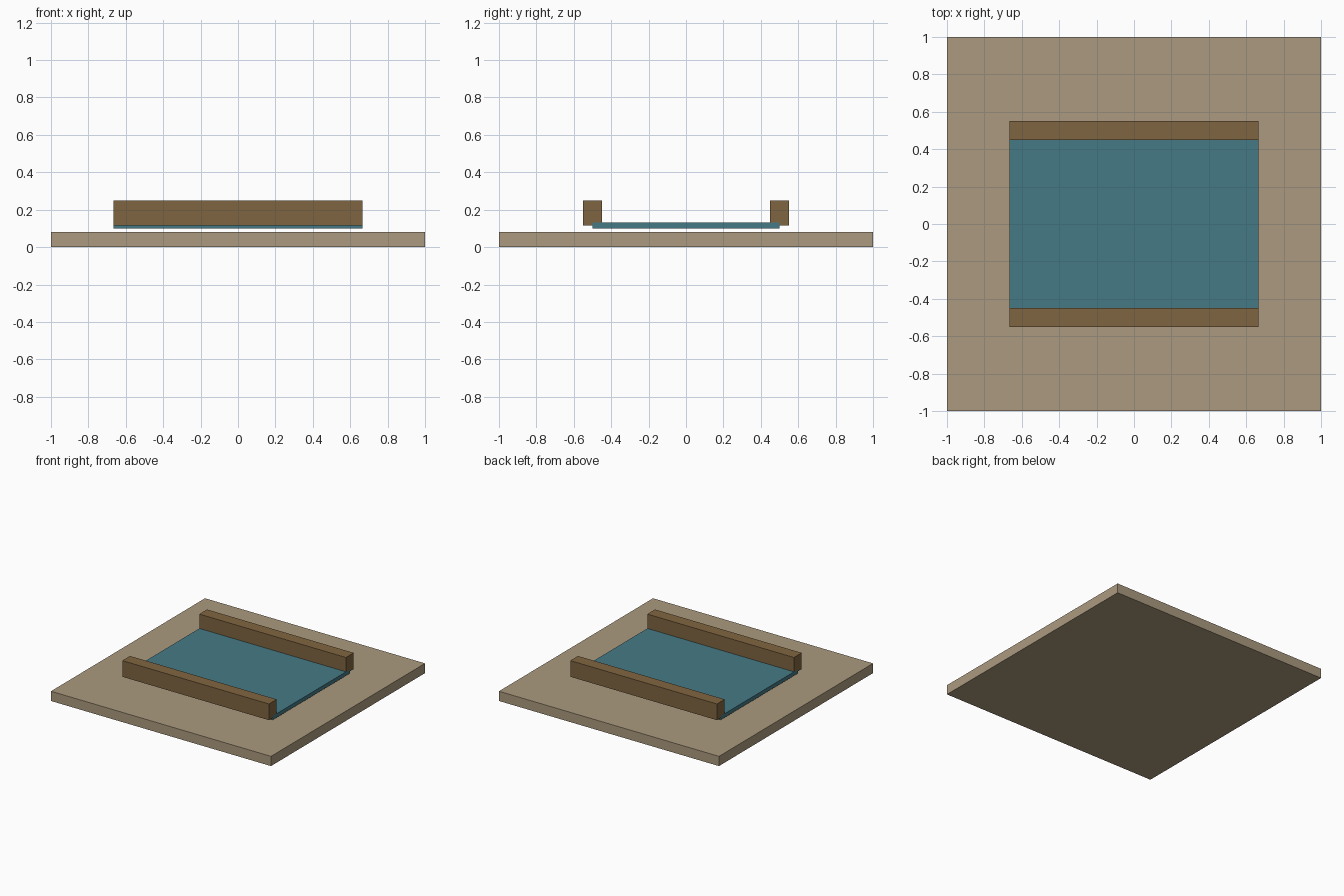
import bpy

if "Cube" in bpy.data.objects:
    bpy.data.objects.remove(bpy.data.objects["Cube"])


def material(name, rgb):
    # sRGB 0-255 to linear
    lin = [((c / 255 + 0.055) / 1.055) ** 2.4 for c in rgb]
    m = bpy.data.materials.new(name)
    m.diffuse_color = (*lin, 1.0)
    m.use_nodes = True
    m.node_tree.nodes["Principled BSDF"].inputs["Base Color"].default_value = m.diffuse_color
    return m


def box(name, centre, size, mat):
    bpy.ops.mesh.primitive_cube_add(size=1, location=centre)
    ob = bpy.context.object
    ob.name = name
    ob.scale = size
    bpy.ops.object.transform_apply(location=False, rotation=False, scale=True)
    ob.data.materials.append(mat)
    return ob


sand = material("sand", (171, 154, 126))
teal = material("teal", (70, 122, 133))
wood = material("brown wood", (128, 101, 65))

# Ground slab
box("base_slab", (0, 0, 0.04), (2, 2, 0.08), sand)

# Thin panel floating just above the slab
box("water_panel", (0, 0, 0.1155), (1.333, 1.0, 0.032), teal)

# Rails along the front and back edges of the panel
for name, side in (("front_rail", -1), ("back_rail", 1)):
    box(name, (0, side * 0.5, 0.1825), (1.333, 0.1, 0.133), wood)
